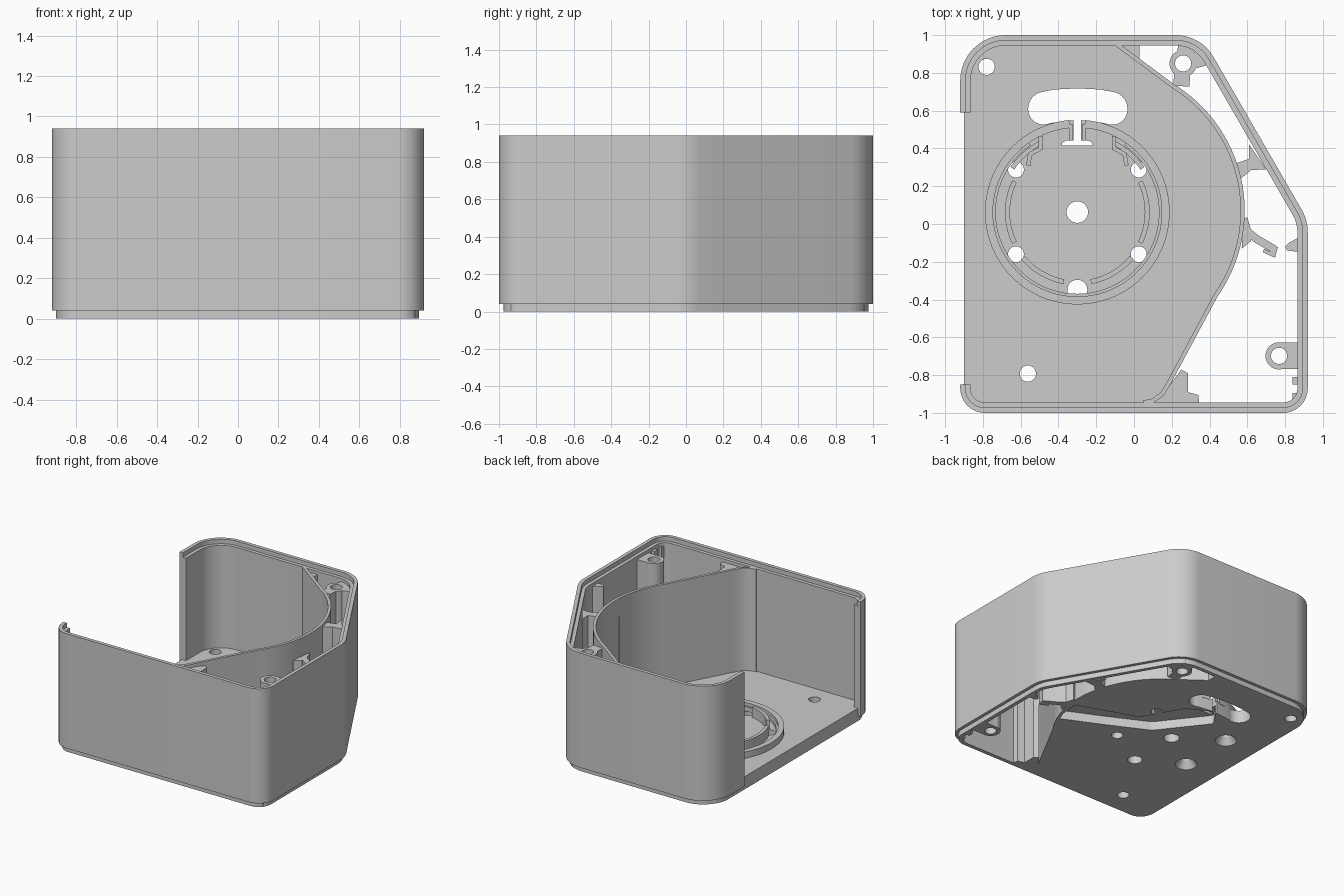
import bpy, bmesh
from math import sin, cos, tan, radians
from mathutils import Vector

cube = bpy.data.objects.get("Cube")
if cube:
    bpy.data.objects.remove(cube, do_unlink=True)

grey = bpy.data.materials.new("plain_grey")
grey.use_nodes = True
grey.diffuse_color = (0.604, 0.604, 0.604, 1)
grey.node_tree.nodes["Principled BSDF"].inputs["Base Color"].default_value = grey.diffuse_color


def prism(name, pts, z0, z1, top=1.0, centre=(0, 0)):
    """Extrude a closed 2D outline; top scales the upper outline about centre."""
    bm = bmesh.new()
    low = [bm.verts.new((p[0], p[1], z0)) for p in pts]
    high = [bm.verts.new((centre[0] + (p[0] - centre[0]) * top,
                          centre[1] + (p[1] - centre[1]) * top, z1)) for p in pts]
    n = len(pts)
    bm.faces.new(low[::-1])
    bm.faces.new(high)
    for i in range(n):
        j = (i + 1) % n
        bm.faces.new((low[i], low[j], high[j], high[i]))
    bmesh.ops.recalc_face_normals(bm, faces=bm.faces)
    me = bpy.data.meshes.new(name)
    bm.to_mesh(me)
    bm.free()
    me.materials.append(grey)
    ob = bpy.data.objects.new(name, me)
    bpy.context.scene.collection.objects.link(ob)
    return ob


def arc(c, r, a0, a1, n=24):
    return [(c[0] + r * cos(radians(a0 + (a1 - a0) * i / n)),
             c[1] + r * sin(radians(a0 + (a1 - a0) * i / n))) for i in range(n + 1)]


def circle(c, r):
    return arc(c, r, 0, 360, 32)[:-1]


def rounded(corners, n=10):
    """Outline from (x, y, radius) corners."""
    out = []
    for i, (x, y, r) in enumerate(corners):
        p = Vector((x, y))
        if r <= 0:
            out.append(p)
            continue
        a = (Vector(corners[i - 1][:2]) - p).normalized()
        b = (Vector(corners[(i + 1) % len(corners)][:2]) - p).normalized()
        h = a.angle(b) / 2
        c = p + (a + b).normalized() * (r / sin(h))
        u, v = p + a * (r / tan(h)) - c, p + b * (r / tan(h)) - c
        out += [c + u.lerp(v, k / n).normalized() * r for k in range(n + 1)]
    return out


def inset(corners, d):
    """Move every edge of a counter-clockwise convex outline inward by d."""
    out = []
    for i, (x, y, r) in enumerate(corners):
        p = Vector((x, y))
        a = (Vector(corners[i - 1][:2]) - p).normalized()
        b = (Vector(corners[(i + 1) % len(corners)][:2]) - p).normalized()
        q = p + (a + b).normalized() * (d / sin(a.angle(b) / 2))
        out.append((q.x, q.y, max(r - d, 0.02)))
    return out


def strip(name, path, width, z0, z1):
    """Upright wall of constant width along an open path."""
    pts = [Vector(p) for p in path]
    left, right = [], []
    for i, p in enumerate(pts):
        d1 = (p - pts[i - 1]).normalized() if i else (pts[1] - p).normalized()
        d2 = (pts[i + 1] - p).normalized() if i < len(pts) - 1 else d1
        t = (d1 + d2).normalized()
        n = Vector((-t.y, t.x)) * (width / 2 / max(t.dot(d1), 0.5))
        left.append(p + n)
        right.append(p - n)
    return prism(name, left + right[::-1], z0, z1)


def cut(ob, cutters):
    for c in cutters:
        c.hide_render = True
        m = ob.modifiers.new("cut", "BOOLEAN")
        m.object, m.operation, m.solver = c, "DIFFERENCE", "EXACT"
    dg = bpy.context.evaluated_depsgraph_get()
    me = bpy.data.meshes.new_from_object(ob.evaluated_get(dg))
    ob.modifiers.clear()
    ob.data = me
    for c in cutters:
        bpy.data.objects.remove(c, do_unlink=True)


def box(name, x0, x1, y0, y1, z0, z1):
    return prism(name, [(x0, y0), (x1, y0), (x1, y1), (x0, y1)], z0, z1)


def flip(pts):
    return [(-0.6 - x, y) for x, y in pts]


# Outer shell and the narrower skirt under it
outline = [(-0.92, -1, 0.13), (0.92, -1, 0.13), (0.92, 0.02, 0.24),
           (0.354, 1, 0.23), (-0.92, 1, 0.24)]
for name, d, z0, z1 in (("outer_shell", 0, 0.04, 0.94), ("base_skirt", 0.025, 0, 0.04)):
    wall = prism(name, rounded(inset(outline, d)), z0, z1)
    cut(wall, [prism("hollow", rounded(inset(outline, 0.055)), -0.1, 1.1),
               prism("rim_step", rounded(inset(outline, 0.028)), 0.905, 1.1),
               box("side_opening", -1.1, -0.8, -0.85, 0.59, -0.1, 1.1)])
strip("opening_lip", [(-0.905, -0.85), (-0.885, -0.88), (-0.88, -0.92)], 0.02, 0.04, 0.9)

# Curved inner wall
scroll = [(0.05, -0.945), (0.1, -0.935), (0.15, -0.9), (0.185, -0.84)]
scroll += arc((-0.2, 0.07), 0.775, -35, 58, 40) + [(-0.09, 0.95)]
strip("scroll_wall", scroll, 0.022, 0, 0.905)

# Floor with its holes, slots and underside cable channel
hub = (-0.3, 0.063)
floor = prism("floor", rounded([(-0.9, -0.96, 0.1)] + [(x, y, 0) for x, y in scroll]
                               + [(-0.09, 0.96, 0), (-0.9, 0.96, 0.2)]), 0, 0.1)
left_screws = [(-0.625, 0.288), (-0.625, -0.16)]
holes = [(p, 0.042) for p in left_screws + flip(left_screws)]
holes += [(hub, 0.057), ((-0.3, -0.348), 0.053), ((-0.78, 0.832), 0.043), ((-0.562, -0.792), 0.043)]
cutters = [prism("hole", circle(c, r), -0.1, 0.3) for c, r in holes]
cutters += [prism("countersink", circle(c, 0.085), -0.01, 0.06, 0.45, c) for c in left_screws]
cutters.append(prism("bean_slot", rounded([
    (-0.56, 0.5, 0.08), (-0.44, 0.535, 0), (-0.3, 0.552, 0), (-0.16, 0.535, 0), (-0.035, 0.5, 0.08),
    (-0.035, 0.685, 0.09), (-0.18, 0.712, 0), (-0.3, 0.718, 0), (-0.42, 0.712, 0),
    (-0.56, 0.685, 0.09)]), -0.1, 0.3))
cutters.append(prism("tee_slot", [
    (-0.38, 0.415), (-0.22, 0.415), (-0.22, 0.43), (-0.24, 0.442), (-0.28, 0.442), (-0.28, 0.6),
    (-0.32, 0.6), (-0.32, 0.442), (-0.36, 0.442), (-0.38, 0.43)], -0.1, 0.3))
cutters.append(prism("cable_channel", rounded([
    (0.52, -0.25, 0), (0.2, -0.1, 0.1), (-0.12, 0.06, 0.1), (-0.4, 0.42, 0.03), (-0.3, 0.56, 0.03),
    (-0.1, 0.45, 0.05), (0.07, 0.15, 0.1), (0.54, -0.02, 0)]), -0.05, 0.07))
cut(floor, cutters)

# Motor seat: outer ring, curved ribs and stepped clips
strip("motor_ring", arc(hub, 0.468, 95, 445, 72), 0.042, 0.09, 0.15)
strip("motor_ring_step", arc(hub, 0.44, 125, 415, 60), 0.015, 0.09, 0.125)
clip = [(-0.495, 0.465), (-0.495, 0.4), (-0.55, 0.37), (-0.56, 0.31)]
for side, turn in (("right", lambda p: p), ("left", flip)):
    strip("side_rib_" + side, turn(arc(hub, 0.37, 154, 206)), 0.026, 0.09, 0.18)
    strip("front_rib_" + side, turn(arc(hub, 0.375, 220, 259)), 0.026, 0.09, 0.18)
    strip("motor_clip_" + side, turn(clip), 0.022, 0.09, 0.18)
    strip("clip_arc_" + side, turn(arc(hub, 0.415, 119, 146)), 0.024, 0.09, 0.15)
    strip("notch_guide_" + side, turn([(-0.335, 0.442), (-0.335, 0.53)]), 0.02, 0.09, 0.15)

# Screw columns, webs and struts between the two walls
for name, c, ends in (("back_column", (0.26, 0.85), [(0.28, 0.96), (0.25, 0.73), (0.37, 0.88)]),
                      ("front_column", (0.768, -0.698), [(0.88, -0.698)])):
    width = 0.14 if name == "front_column" else 0.085
    parts = [prism(name, circle(c, 0.072), 0, 0.88)]
    parts += [strip(name + "_web", [c, e], width, 0, 0.88) for e in ends]
    for part in parts:
        cut(part, [prism("screw_hole", circle(c, 0.043), -0.1, 1)])
prism("back_corner_fill", [(-0.09, 0.95), (0.03, 0.87), (0.03, 0.95)], 0, 0.88)
prism("side_strut", [(0.565, 0.24), (0.62, 0.285), (0.7, 0.29), (0.61, 0.42), (0.61, 0.345),
                     (0.535, 0.32)], 0, 0.88)
prism("front_gusset", [(0.1, -0.95), (0.185, -0.86), (0.25, -0.77), (0.285, -0.79), (0.285, -0.89),
                       (0.34, -0.905), (0.345, -0.95)], 0, 0.88)

# Cable hook and guide tabs on the far wall
strip("cable_hook", [(0.58, 0.03), (0.6, -0.04), (0.65, -0.08), (0.745, -0.135)], 0.042, 0, 0.76)
strip("hook_tip", [(0.685, -0.14), (0.74, -0.165), (0.752, -0.12)], 0.02, 0, 0.76)
prism("hook_root", [(0.57, -0.13), (0.62, -0.09), (0.62, -0.04), (0.58, 0.02)], 0, 0.76)
prism("cable_tab", [(0.8, -0.12), (0.82, -0.1), (0.875, -0.07), (0.875, -0.148), (0.81, -0.14)], 0, 0.88)
for y in (-0.85, -0.935):
    box("guide_tab", 0.84, 0.875, y, y + 0.04, 0, 0.88)

# Smooth the curves and keep the edges sharp
bpy.ops.object.select_all(action="DESELECT")
for ob in bpy.context.scene.objects:
    if ob.type == "MESH":
        ob.select_set(True)
        bpy.context.view_layer.objects.active = ob
bpy.ops.object.shade_smooth_by_angle(angle=radians(30))
